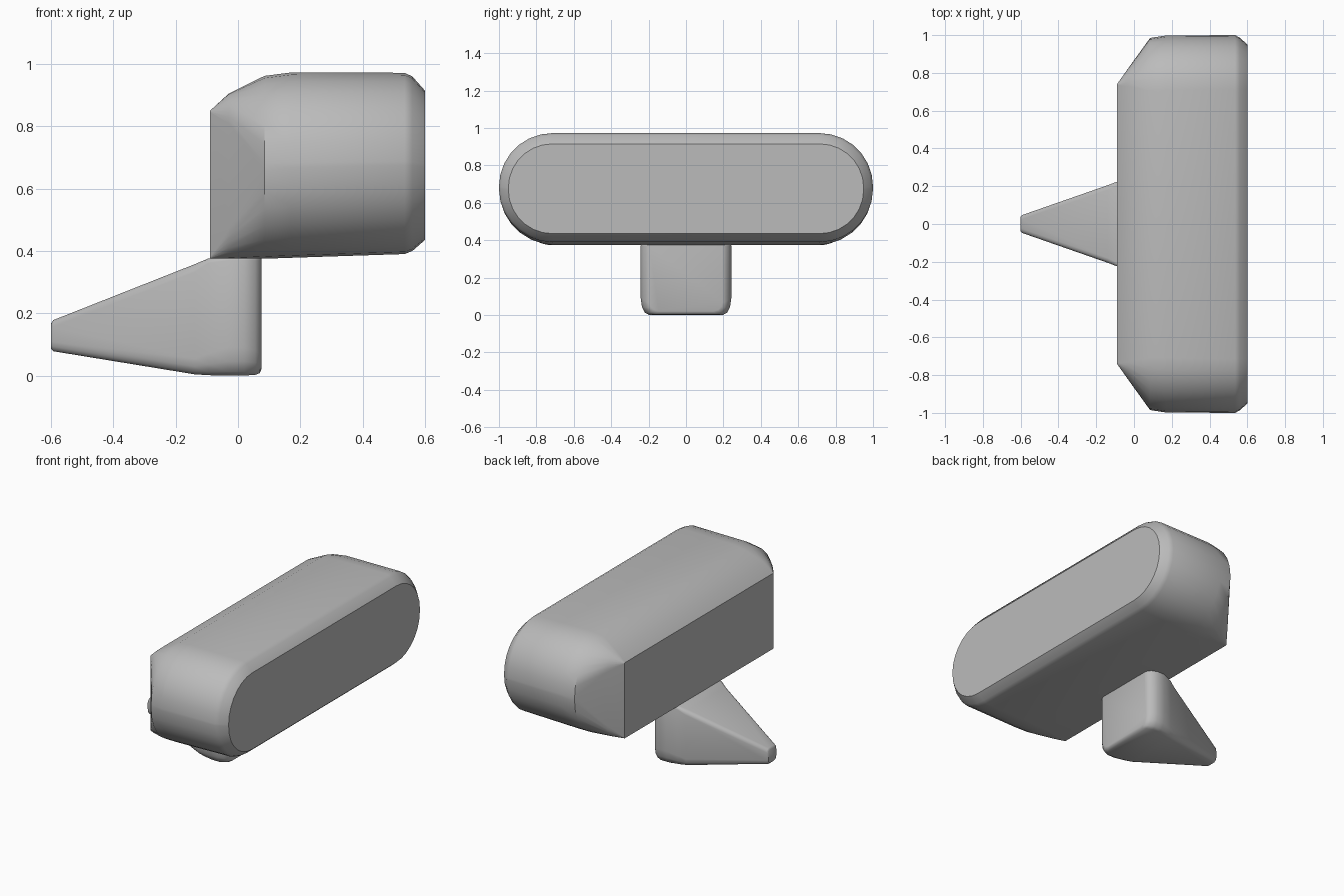
import bpy
import bmesh
from math import sin, cos, pi, radians

cube = bpy.data.objects.get("Cube")
if cube:
    bpy.data.objects.remove(cube, do_unlink=True)

grey = bpy.data.materials.new("plain grey")
grey.use_nodes = True
colour = (0.5, 0.5, 0.5, 1)
grey.diffuse_color = colour
grey.node_tree.nodes["Principled BSDF"].inputs["Base Color"].default_value = colour


def ring(x, half, low, high, top, bottom, steps):
    """Rounded rectangle across x; top and bottom are (width, height) of the corners."""
    points = []
    for corner in range(4):
        side = 1 if corner in (0, 3) else -1
        up = 1 if corner < 2 else -1
        ry, rz = top if up > 0 else bottom
        cy = side * (half - ry)
        cz = high - rz if up > 0 else low + rz
        for i in range(steps + 1):
            a = (corner + i / steps) * pi / 2
            points.append((x, cy + ry * cos(a), cz + rz * sin(a)))
    return points


def loft(name, rings, angle):
    bm = bmesh.new()
    loops = [[bm.verts.new(p) for p in r] for r in rings]
    for a, b in zip(loops, loops[1:]):
        for i in range(len(a)):
            j = (i + 1) % len(a)
            bm.faces.new((a[i], a[j], b[j], b[i]))
    bm.faces.new(loops[0])
    bm.faces.new(loops[-1])
    bmesh.ops.remove_doubles(bm, verts=bm.verts, dist=0.0005)
    bmesh.ops.recalc_face_normals(bm, faces=bm.faces)
    mesh = bpy.data.meshes.new(name)
    bm.to_mesh(mesh)
    bm.free()
    mesh.materials.append(grey)
    obj = bpy.data.objects.new(name, mesh)
    bpy.context.collection.objects.link(obj)
    bpy.ops.object.select_all(action="DESELECT")
    obj.select_set(True)
    bpy.context.view_layer.objects.active = obj
    bpy.ops.object.shade_smooth_by_angle(angle=radians(angle))
    return obj


# Long capsule housing: square rear plate swelling to a rounded front
housing = [
    # x, half length, low, high, corner radius
    (-0.09, 0.74, 0.375, 0.85, 0.004),
    (-0.03, 0.825, 0.375, 0.905, 0.095),
    (0.085, 0.985, 0.375, 0.962, 0.28),
    (0.17, 0.998, 0.378, 0.973, 0.29),
    (0.535, 1.0, 0.39, 0.972, 0.285),
    (0.56, 0.987, 0.4, 0.96, 0.275),
    (0.6, 0.95, 0.435, 0.915, 0.235),
]
loft("housing", [ring(x, h, a, b, (r, r), (r, r), 7)
                 for x, h, a, b, r in housing], 32)

# Wedge mount under the housing, tapering to a blunt tip
mount = [
    # x, half width, low, high, top corner, bottom corner
    (-0.6, 0.04, 0.085, 0.168, (0.02, 0.02), (0.02, 0.025)),
    (-0.593, 0.047, 0.078, 0.178, (0.022, 0.022), (0.022, 0.03)),
    (-0.14, 0.205, 0.004, 0.357, (0.025, 0.025), (0.035, 0.05)),
    (-0.095, 0.222, 0.001, 0.376, (0.02, 0.015), (0.04, 0.07)),
    (-0.03, 0.242, 0, 0.38, (0.01, 0.01), (0.045, 0.09)),
    (0.02, 0.242, 0, 0.38, (0.01, 0.01), (0.045, 0.09)),
    (0.055, 0.228, 0.002, 0.38, (0.01, 0.01), (0.05, 0.08)),
    (0.07, 0.208, 0.008, 0.38, (0.01, 0.01), (0.05, 0.06)),
    (0.075, 0.195, 0.02, 0.38, (0.01, 0.01), (0.05, 0.05)),
]
loft("mount", [ring(*row, 3) for row in mount], 38)
